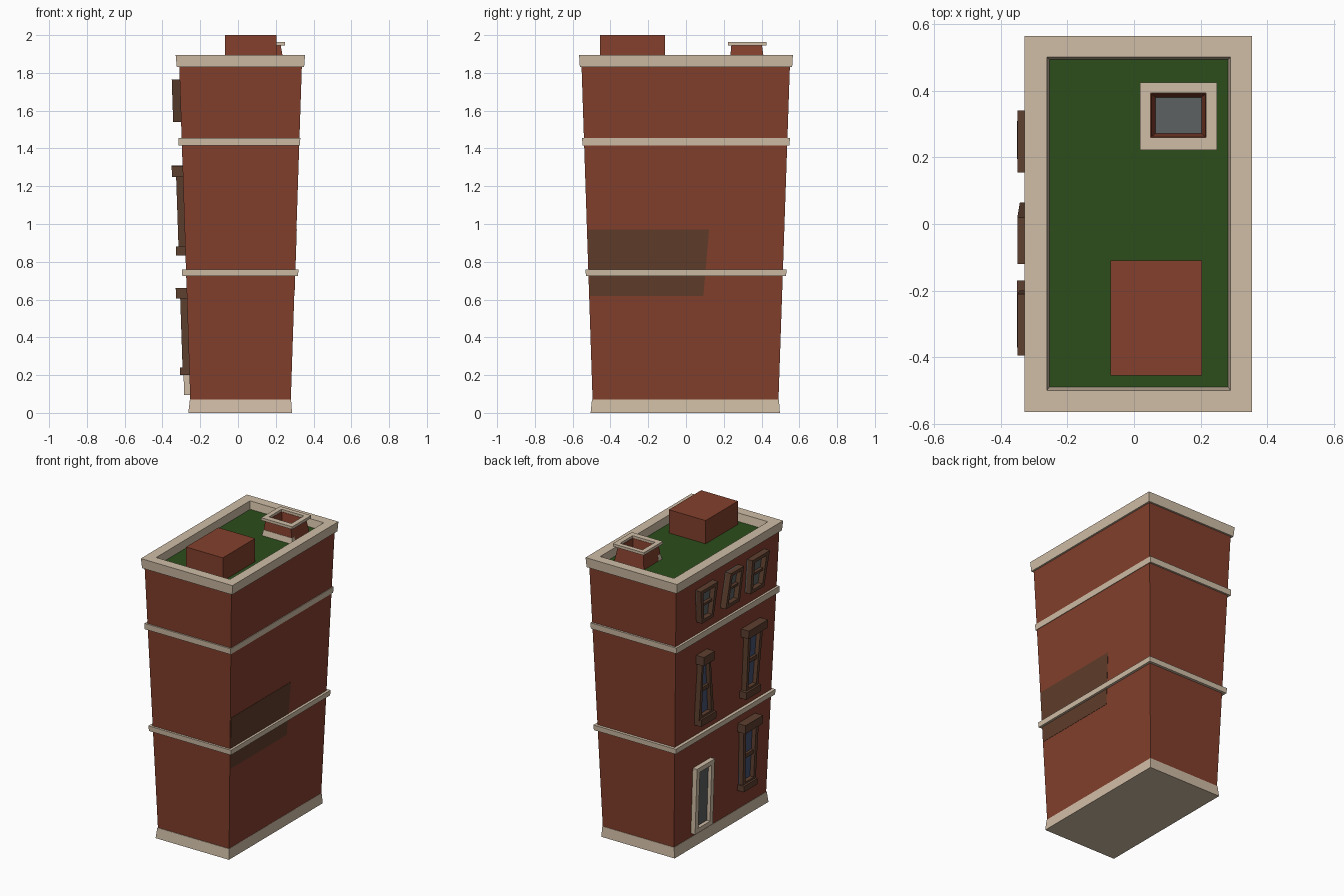
import bpy, bmesh

if "Cube" in bpy.data.objects:
    bpy.data.objects.remove(bpy.data.objects["Cube"])


def material(name, r, g, b):
    m = bpy.data.materials.new(name)
    m.diffuse_color = (r, g, b, 1)
    m.use_nodes = True
    m.node_tree.nodes["Principled BSDF"].inputs["Base Color"].default_value = m.diffuse_color
    return m


BRICK = material("brick", .227, .051, .026)
STONE = material("stone", .63, .51, .38)
GRASS = material("grass", .025, .074, .011)
WOOD = material("wood", .11, .05, .028)
BLUE = material("blue_glass", .06, .085, .16)
GREY = material("grey_glass", .11, .12, .12)
PATCH = material("patch", .115, .045, .022)


def finish(name, bm, mat):
    bmesh.ops.recalc_face_normals(bm, faces=bm.faces)
    me = bpy.data.meshes.new(name)
    bm.to_mesh(me)
    bm.free()
    me.materials.append(mat)
    ob = bpy.data.objects.new(name, me)
    bpy.context.collection.objects.link(ob)


def loft(name, levels, mat, closed_ring=False):
    """Skin rectangles (x0, x1, y0, y1, z); capped, or looped back into a ring."""
    bm = bmesh.new()
    loops = [[bm.verts.new(p) for p in ((a, c, z), (b, c, z), (b, d, z), (a, d, z))]
             for a, b, c, d, z in levels]
    pairs = list(zip(loops, loops[1:]))
    if closed_ring:
        pairs.append((loops[-1], loops[0]))
    else:
        bm.faces.new(loops[0])
        bm.faces.new(loops[-1])
    for p, q in pairs:
        for i in range(4):
            j = (i + 1) % 4
            bm.faces.new((p[i], p[j], q[j], q[i]))
    finish(name, bm, mat)


def ring(name, outer, inner, z0, z1, mat):
    loft(name, [(*outer, z0), (*outer, z1), (*inner, z1), (*inner, z0)], mat, True)


def flare(z):
    return .059 * (z - .07) / 1.76


def add_prism(bm, quad, u, v, d, side=-1):
    """Block on the left (or right) wall covering u, v of a (y, z) quad, at depths d."""
    (y0, z0), (y1, z1), (y2, z2), (y3, z3) = quad

    def at(s, t, depth):
        y = (1 - t) * ((1 - s) * y0 + s * y1) + t * ((1 - s) * y3 + s * y2)
        z = (1 - t) * ((1 - s) * z0 + s * z1) + t * ((1 - s) * z3 + s * z2)
        base = .252 if side < 0 else .279
        return bm.verts.new((side * (base + flare(z) + depth), y, z))
    a, b = [[at(s, t, k) for s, t in ((u[0], v[0]), (u[1], v[0]), (u[1], v[1]), (u[0], v[1]))]
            for k in d]
    bm.faces.new(a)
    bm.faces.new(b)
    for i in range(4):
        j = (i + 1) % 4
        bm.faces.new((a[i], a[j], b[j], b[i]))


def block(name, quad, d, mat, side=-1):
    bm = bmesh.new()
    add_prism(bm, quad, (0, 1), (0, 1), d, side)
    finish(name, bm, mat)


def framed(name, quad, depth, mat, glass, bu, bv, rail=True):
    """Four frame bars, an optional middle rail and a recessed pane."""
    bm = bmesh.new()
    d = (-.01, depth)
    add_prism(bm, quad, (0, bu), (0, 1), d)
    add_prism(bm, quad, (1 - bu, 1), (0, 1), d)
    add_prism(bm, quad, (bu, 1 - bu), (0, bv), d)
    add_prism(bm, quad, (bu, 1 - bu), (1 - bv, 1), d)
    if rail:
        add_prism(bm, quad, (bu, 1 - bu), (.47, .54), (-.01, depth * .7))
    finish(name + "_frame", bm, mat)
    block(name + "_pane", quad, (-.01, .008), glass)


def rect(y0, y1, z0, z1):
    return [(y0, z0), (y1, z0), (y1, z1), (y0, z1)]


# Flared brick tower and stone bands
loft("walls", [(-.252, .279, -.494, .489, .05), (-.311, .338, -.553, .55, 1.835)], BRICK)
loft("plinth", [(-.263, .286, -.505, .497, 0), (-.255, .281, -.498, .492, .07)], STONE)
loft("lower_band", [(-.295, .318, -.53, .53, .725), (-.297, .32, -.532, .532, .76)], STONE)
loft("upper_band", [(-.314, .328, -.548, .548, 1.415), (-.314, .33, -.55, .55, 1.455)], STONE)

# Parapet and planted roof
loft("parapet", [(-.324, .35, -.562, .562, 1.83), (-.33, .355, -.566, .566, 1.895),
                 (-.262, .29, -.5, .502, 1.895), (-.253, .281, -.488, .492, 1.83)],
     STONE, True)
loft("roof_lawn", [(-.257, .285, -.492, .495, 1.82), (-.257, .285, -.492, .495, 1.843)], GRASS)
loft("roof_hut", [(-.07, .205, -.455, -.11, 1.83), (-.07, .205, -.455, -.11, 2.0)], BRICK)

# Chimney
loft("chimney", [(.022, .246, .23, .418, 1.835), (.038, .226, .24, .402, 1.947),
                 (.052, .215, .262, .392, 1.947), (.068, .2, .275, .378, 1.835)], BRICK, True)
loft("chimney_floor", [(.06, .21, .265, .385, 1.835), (.06, .21, .265, .385, 1.86)], GREY)
loft("chimney_base", [(.02, .248, .222, .26, 1.835), (.028, .24, .232, .26, 1.88)], STONE)
ring("chimney_cap", (.018, .25, .222, .425), (.05, .217, .26, .394), 1.945, 1.963, STONE)

# Darker patch on the right wall
block("wall_patch", [(-.508, .62), (.092, .62), (.122, .97), (-.52, .97)],
      (-.01, .002), PATCH, 1)

# Door on the left wall
framed("door", rect(.12, .31, .095, .54), .032, STONE, GREY, .17, .07, False)

# Tall windows: body, lintel and sill
tall = [
    ("ground_window", [(-.19, .23), (-.325, .23), (-.34, .61), (-.18, .61)],
     rect(-.35, -.165, .605, .662), rect(-.325, -.18, .2, .24)),
    ("middle_window_a", [(-.195, .87), (-.32, .87), (-.355, 1.26), (-.2, 1.26)],
     rect(-.372, -.17, 1.25, 1.305), rect(-.33, -.175, .832, .88)),
    ("middle_window_b", [(.31, .87), (.15, .87), (.205, 1.26), (.295, 1.26)],
     rect(.195, .31, 1.25, 1.31), rect(.145, .305, .832, .88)),
]
for name, body, lintel, sill in tall:
    framed(name, body, .036, WOOD, BLUE, .17, .06)
    block(name + "_lintel", lintel, (-.01, .058), WOOD)
    block(name + "_sill", sill, (-.01, .05), WOOD)

# Three small attic windows, each a little skewed
attic = [
    [(.32, 1.54), (.195, 1.54), (.155, 1.765), (.342, 1.765)],
    [(.065, 1.54), (-.085, 1.54), (-.12, 1.765), (.02, 1.765)],
    [(-.2, 1.54), (-.345, 1.54), (-.395, 1.765), (-.21, 1.765)],
]
for i, quad in enumerate(attic):
    framed(f"attic_window_{i + 1}", quad, .042, WOOD, GREY, .16, .1)
